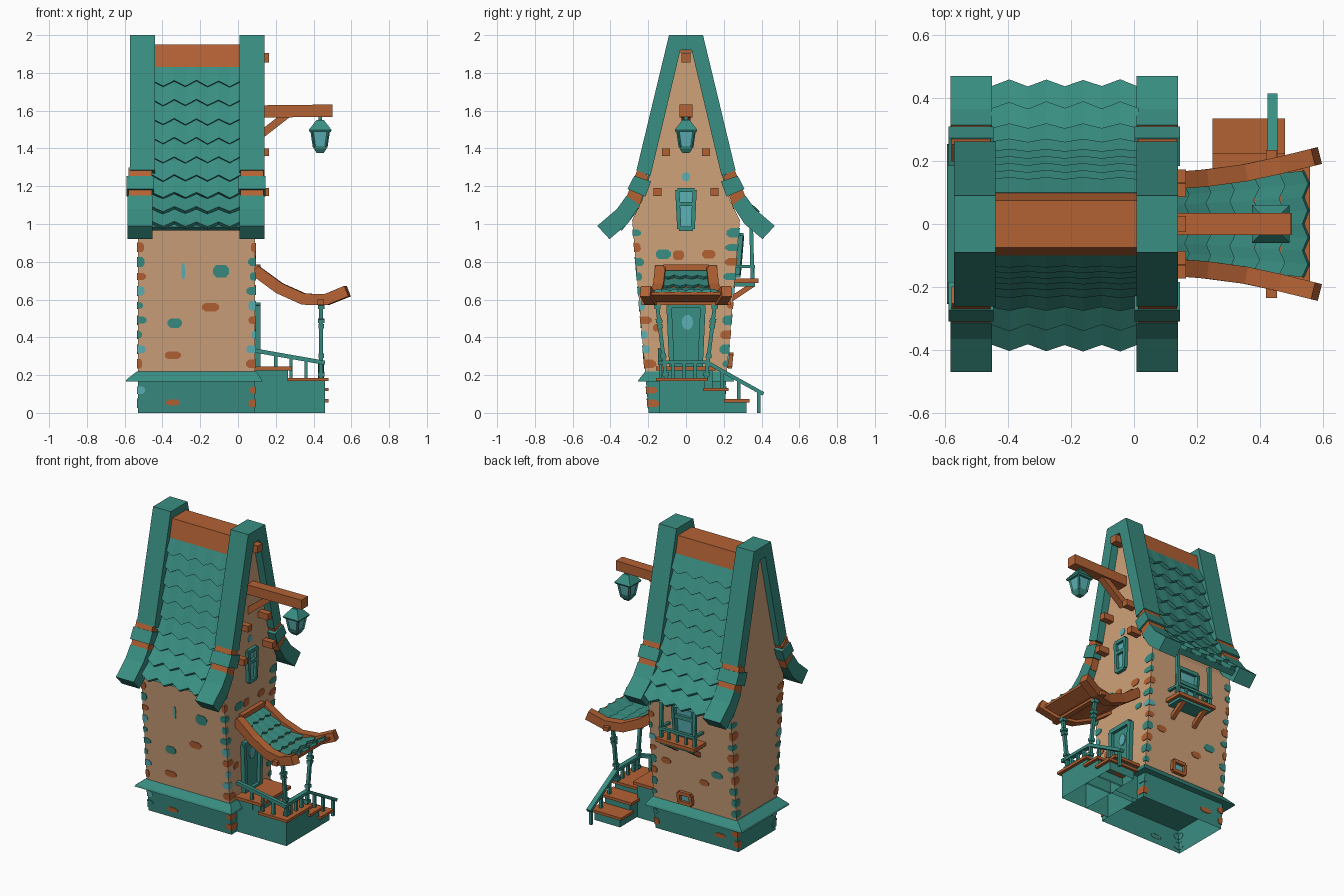
import bpy, bmesh, math, random
from mathutils import Vector as V

if "Cube" in bpy.data.objects:
    bpy.data.objects.remove(bpy.data.objects["Cube"])
random.seed(4)


def material(name, rgb):
    m = bpy.data.materials.new(name)
    m.diffuse_color = [(c / 255 / 12.92 if c < 11 else ((c / 255 + .055) / 1.055) ** 2.4) for c in rgb] + [1]
    m.use_nodes = True
    m.node_tree.nodes["Principled BSDF"].inputs["Base Color"].default_value = m.diffuse_color
    return m


SAND = material("sand plaster", (207, 162, 122))
WOOD = material("orange wood", (180, 98, 52))
TEAL = material("teal", (57, 142, 130))
PALE = material("pale teal", (92, 178, 182))


def mesh(name, verts, faces, *mats, index=None):
    me = bpy.data.meshes.new(name)
    me.from_pydata([tuple(v) for v in verts], [], faces)
    for m in mats:
        me.materials.append(m)
    if index:
        me.polygons.foreach_set("material_index", index)
    bm = bmesh.new()
    bm.from_mesh(me)
    bmesh.ops.recalc_face_normals(bm, faces=bm.faces)
    bm.to_mesh(me)
    bm.free()
    ob = bpy.data.objects.new(name, me)
    bpy.context.collection.objects.link(ob)
    return ob


def rings(name, loops, mat, caps=(True, True)):
    """Skin a list of equal closed loops."""
    n = len(loops[0])
    faces = [(k * n + i, k * n + (i + 1) % n, (k + 1) * n + (i + 1) % n, (k + 1) * n + i)
             for k in range(len(loops) - 1) for i in range(n)]
    if caps[0]:
        faces.append(tuple(range(n)))
    if caps[1]:
        faces.append(tuple(range((len(loops) - 1) * n, len(loops) * n)))
    return mesh(name, [p for l in loops for p in l], faces, mat)


def rect(x0, x1, y0, y1, z):
    return [V((x0, y0, z)), V((x1, y0, z)), V((x1, y1, z)), V((x0, y1, z))]


def box(name, x0, x1, y0, y1, z0, z1, mat, bottom=True):
    return rings(name, [rect(x0, x1, y0, y1, z0), rect(x0, x1, y0, y1, z1)], mat, (bottom, True))


def prism(name, poly, x0, x1, mat):
    """Extrude a (y, z) outline along x."""
    return rings(name, [[V((x, y, z)) for y, z in poly] for x in (x0, x1)], mat)


def beam(name, path, w, h, mat):
    """Sweep a w by h rectangle along a path."""
    path = [V(p) for p in path]
    loops = []
    for i, p in enumerate(path):
        t = (path[min(i + 1, len(path) - 1)] - path[max(i - 1, 0)]).normalized()
        s = t.cross(V((0, 0, 1)))
        s = s.normalized() if s.length > .01 else V((1, 0, 0))
        u = s.cross(t)
        loops.append([p + s * a * w / 2 + u * b * h / 2 for a, b in ((-1, -1), (1, -1), (1, 1), (-1, 1))])
    return rings(name, loops, mat)


def resample(pts, n):
    pts = [V(p) for p in pts]
    seg = [(b - a).length for a, b in zip(pts, pts[1:])]
    out = []
    for k in range(n + 1):
        d, i = sum(seg) * k / n, 0
        while i < len(seg) - 1 and d > seg[i]:
            d -= seg[i]
            i += 1
        out.append(pts[i].lerp(pts[i + 1], min(1, d / seg[i])))
    return out


def shingles(name, profile, rows, teeth, place, thick, zig):
    """Overlapping rows with zigzag lower edges; place(u, out, z) gives the point."""
    P, verts, faces = resample(profile, rows), [], []
    for a, b in zip(P, P[1:]):
        d = (b - a).normalized()
        n = V((-d.y, d.x)) if -d.y * .3 + d.x > 0 else V((d.y, -d.x))
        base = len(verts)
        for i in range(2 * teeth + 1):
            u = i / (2 * teeth)
            e = b + d * ((zig if i % 2 else -zig) + random.uniform(-.15, .15) * zig)
            for q in (a, e + n * thick, e):
                verts.append(place(u, q.x, q.y))
        for i in range(2 * teeth):
            k = base + 3 * i
            faces += [(k + j, k + 3 + j, k + 3 + (j + 1) % 3, k + (j + 1) % 3) for j in range(3)]
        faces += [(base, base + 1, base + 2), (base + 6 * teeth, base + 6 * teeth + 1, base + 6 * teeth + 2)]
    return mesh(name, verts, faces, TEAL)


X0, X1 = -.53, .09


def wall_y(z):
    return .198 + .085 * z


# House body, plinth and sloped ledge
half = [(wall_y(.19), .19), (.285, 1.02), (.235, 1.12), (.195, 1.25), (.035, 1.91)]
prism("house_body", half + [(-y, z) for y, z in half[::-1]], X0, X1, SAND)
rings("plinth", [rect(X0, X1, -wall_y(z), wall_y(z), z) for z in (0, .18)], TEAL, (False, False))
rings("plinth_ledge", [rect(-.595, .13, -.255, .255, .165), rect(-.59, .125, -.25, .25, .177),
                       rect(-.535, .095, -.215, .215, .22)], TEAL)

# Roof: shingled slopes, backing slabs and ridge beam
slopes = {-1: [(.095, 1.84), (.195, 1.27), (.25, 1.14), (.375, .985)],
          1: [(.1, 1.84), (.225, 1.27), (.29, 1.14), (.43, .985)]}
for s, prof in slopes.items():
    side = "front" if s < 0 else "back"
    shingles(side + "_roof_shingles", prof, 9, 4,
             lambda u, o, z: V((-.455 + u * .47, s * o, z)), .024, .016)
    slab = prof + [(y - .035, z - .02) for y, z in prof[::-1]]
    prism(side + "_roof_slab", [(s * y, z) for y, z in slab], -.5, .06, TEAL)
prism("ridge_beam", [(-.1, 1.83), (.1, 1.83), (.075, 1.95), (-.075, 1.95)], -.45, .02, WOOD)

# Barge boards at both gables, with collars
upper = [(.09, 2.0), (.262, 1.285), (.188, 1.255), (.03, 1.92)]
core = [(.252, 1.3), (.325, 1.12), (.25, 1.08), (.198, 1.25)]
collar = [(.274, 1.255), (.31, 1.185), (.215, 1.145), (.185, 1.225)]
lower = [(.315, 1.15), (.365, 1.08), (.47, .99), (.405, .92), (.31, 1.0), (.245, 1.1)]
for side, a, b, lean in (("right", .008, .14, 0), ("left", -.572, -.44, -.012)):
    prism(side + "_barge_board", upper + [(-y, z) for y, z in upper[::-1]], a, b, TEAL)
    for s in (-1, 1):
        for nm, poly, g, mat in (("core", core, -.004, WOOD), ("collar", collar, .006, TEAL),
                                 ("eave_end", lower, 0, TEAL)):
            prism(f"{side}_barge_{nm}", [(s * y, z) for y, z in poly], a - g + lean, b + g + lean, mat)

# Beam ends on the right gable
for y, z, r in ((0, 1.88, .025), (.107, 1.38, .021), (-.107, 1.38, .021), (.152, 1.17, .021), (-.152, 1.17, .021)):
    box("beam_end", .05, .165, y - r, y + r, z - r, z + r, WOOD)

# Lantern arm and lantern
beam("lantern_arm", [(.05, 0, 1.595), (.5, 0, 1.6)], .07, .065, WOOD)
beam("lantern_strut", [(.08, 0, 1.44), (.26, 0, 1.58)], .045, .04, WOOD)


def lantern(name, stages, mat):
    rings(name, [rect(.435 - r, .435 + r, -r, r, z) for z, r in stages], mat)


lantern("lantern_hook", [(1.53, .01), (1.58, .01)], TEAL)
lantern("lantern_cap", [(1.488, .056), (1.498, .06), (1.55, .02)], TEAL)
lantern("lantern_glass", [(1.405, .03), (1.49, .042)], PALE)
lantern("lantern_base", [(1.375, .018), (1.4, .034), (1.412, .036)], TEAL)
for sx in (-1, 1):
    for sy in (-1, 1):
        beam("lantern_bar", [(.435 + sx * .031, sy * .031, 1.405), (.435 + sx * .044, sy * .044, 1.492)], .011, .011, TEAL)


# Windows and door: frame bars round a panel, on a wall given by a mapping
def opening(name, w0, w1, z0, z1, at, frame, panel, t=.02, cross=None, depth=.03):
    c = [(-w0, z0), (w0, z0), (w1, z1), (-w1, z1)]
    rings(name + "_panel", [[at(u, v, d) for u, v in c] for d in (-.005, .008)], panel)
    bars = list(zip(c, c[1:] + c[:1])) + ([((-w0, cross), (w0, cross))] if cross else [])
    for (u, v), (p, q) in bars:
        beam(name + "_frame", [at(u, v, depth / 2), at(p, q, depth / 2)], t, t, frame)


def gable(u, v, d):
    return V((X1 + d, u, v))


def back(cx):
    return lambda u, v, d: V((cx + u, wall_y(v) + d, v))


opening("gable_window", .036, .046, .975, 1.18, gable, TEAL, PALE, .022, 1.105)
opening("door", .075, .09, .245, .57, gable, TEAL, TEAL, .028)
opening("balcony_window", .07, .075, .73, .94, back(-.185), TEAL, PALE, .025, .85)
opening("cellar_window", .045, .045, .245, .31, back(-.16), WOOD, PALE, .022)
oval = [(.008 + .03 * math.cos(i * math.pi / 5), .48 + .04 * math.sin(i * math.pi / 5)) for i in range(10)]
rings("door_light", [[gable(u, v, d) for u, v in oval] for d in (.006, .014)], PALE)

# Balcony on the back wall
box("balcony_floor", -.33, -.04, .24, .385, .688, .712, WOOD)
box("balcony_underside", -.31, -.06, .24, .365, .67, .69, TEAL)
for x in (-.27, -.1):
    beam("balcony_strut", [(x, .355, .68), (x, .235, .6)], .028, .028, WOOD)
for x in (-.31, -.06):
    beam("balcony_post", [(x, .352, .71), (x, .345, .99)], .02, .02, TEAL)
    beam("balcony_side_rail", [(x, .25, .775), (x, .36, .775)], .018, .016, TEAL)
beam("balcony_rail", [(-.32, .355, .775), (-.05, .355, .775)], .02, .018, TEAL)
for x in (-.25, -.185, -.12):
    beam("balcony_baluster", [(x, .355, .71), (x, .355, .775)], .014, .014, TEAL)

# Porch, steps and treads
box("porch_base", .09, .46, -.14, .1, 0, .17, TEAL, False)
box("door_platform", .09, .265, -.14, .14, 0, .225, TEAL, False)
box("door_tread", .09, .285, -.16, .16, .225, .245, WOOD)
box("porch_tread", .262, .48, -.16, .115, .168, .186, WOOD)
for n, (y0, y1, z) in enumerate(((.09, .21, .115), (.2, .32, .055))):
    box(f"step_{n}", .27, .46, y0, y1, 0, z, TEAL, False)
    box(f"step_tread_{n}", .25, .48, y0, y1 + .015, z, z + .018, WOOD)

# Railing along the front and down the steps
rail = [(.44, -.135, .268), (.44, .11, .268), (.44, .41, .1)]
beam("front_rail", [(.09, -.135, .33), (.46, -.135, .265)], .025, .022, TEAL)
beam("step_rail", rail[:2], .032, .02, TEAL)
beam("step_rail_slope", rail[1:], .032, .02, TEAL)
for x in (.2, .28, .36):
    beam("front_baluster", [(x, -.135, .18), (x, -.135, .35 - .176 * x)], .017, .017, TEAL)
for y, z0, z1 in ((-.07, .18, .265), (-.01, .18, .265), (.05, .18, .265), (.19, .12, .22), (.28, .06, .17), (.385, 0, .11)):
    beam("step_baluster", [(.44, y, z0), (.44, y, z1)], .018, .018, TEAL)

# Porch canopy: curved side beams, board, shingles, posts
curve = [(.09, .135, .755), (.22, .145, .66), (.35, .162, .602), (.47, .188, .6), (.58, .215, .645)]
for s in (-1, 1):
    beam("canopy_side_beam", [(x, s * y, z) for x, y, z in curve], .055, .06, WOOD)
    foot, head = V((.44, s * .105, .18)), V((.44, s * .155, .59))
    beam("canopy_post", [foot, head], .02, .02, TEAL)
    for t, r in ((.06, .034), (.3, .03), (.68, .03), (.75, .034), (.93, .034)):
        beam("canopy_post_collar", [foot.lerp(head, t - .025), foot.lerp(head, t + .025)], r, r, TEAL)
rings("canopy_board", [[V((x, s * y, z + o)) for s, o in ((-1, -.012), (1, -.012), (1, .004), (-1, .004))]
                       for x, y, z in curve[:4] + [(.56, .2, .635)]], WOOD)
box("canopy_cross_beam", .42, .455, -.235, .235, .572, .6, WOOD)
box("canopy_wall_beam", .08, .12, -.12, .12, .755, .785, WOOD)
shingles("canopy_shingles", [(x, z + .006) for x, y, z in curve[:4]] + [(.55, .638)], 6, 4,
         lambda u, o, z: V((o, (2 * u - 1) * (.105 + .12 * o), z)), .017, .009)

# Painted stones: thin plates at the corners and scattered on the walls
sv, sf, si = [], [], []


def stone(poly, at, m):
    k, n = len(sv), len(poly)
    sv.extend([at(u, v, d) for d in (-.002, .004) for u, v in poly])
    sf.extend([tuple(range(k + n, k + 2 * n))] + [(k + i, k + (i + 1) % n, k + n + (i + 1) % n, k + n + i) for i in range(n)])
    si.extend([m] * (n + 1))


def blob(u, v, w, h):
    return [(u + a * w / 2, v + b * h / 2) for a, b in
            ((-1, -.4), (-.6, -1), (.6, -1), (1, -.4), (1, .4), (.6, 1), (-.6, 1), (-1, .4))]


for sx in (-1, 1):
    for sy in (-1, 1):
        x = X1 if sx > 0 else X0
        for z in [.05, .12] + [.26 + .077 * i for i in range(10)]:
            m, h = random.choice((0, 0, 0, 1, 2, 2)), random.uniform(.016, .026)
            for wide, at in ((random.uniform(.02, .05), lambda u, v, d: V((x - sx * (u - .003), sy * (wall_y(v) + d), v))),
                             (random.uniform(.025, .07), lambda u, v, d: V((x + sx * d, sy * (wall_y(v) - u + .003), v)))):
                stone([(0, z - h), (wide * .7, z - h), (wide, z - h * .4), (wide, z + h * .4), (wide * .7, z + h), (0, z + h)], at, m)
for x, z, w, h, m in ((-.29, .75, .02, .08, 1), (-.09, .75, .085, .065, 0), (-.145, .56, .09, .045, 2),
                      (-.335, .475, .075, .05, 0), (-.345, .305, .085, .04, 2), (-.345, .055, .075, .03, 2)):
    stone(blob(x, z, w, h), lambda u, v, d: V((u, -wall_y(v) - d, v)), m)
for x, z, w, h, m in ((-.4, .5, .08, .045, 0), (-.02, .5, .07, .04, 2), (-.3, .42, .07, .04, 2), (-.4, .08, .08, .03, 2)):
    stone(blob(x, z, w, h), back(0), m)
for y, z, w, h, m in ((-.12, .84, .08, .05, 0), (-.04, .835, .06, .05, 2), (.12, .84, .07, .045, 2),
                      (0, 1.25, .04, .045, 1), (.15, .66, .06, .035, 0), (-.15, .45, .05, .04, 2)):
    stone(blob(y, z, w, h), gable, m)
mesh("wall_stones", sv, sf, TEAL, PALE, WOOD, index=si)
